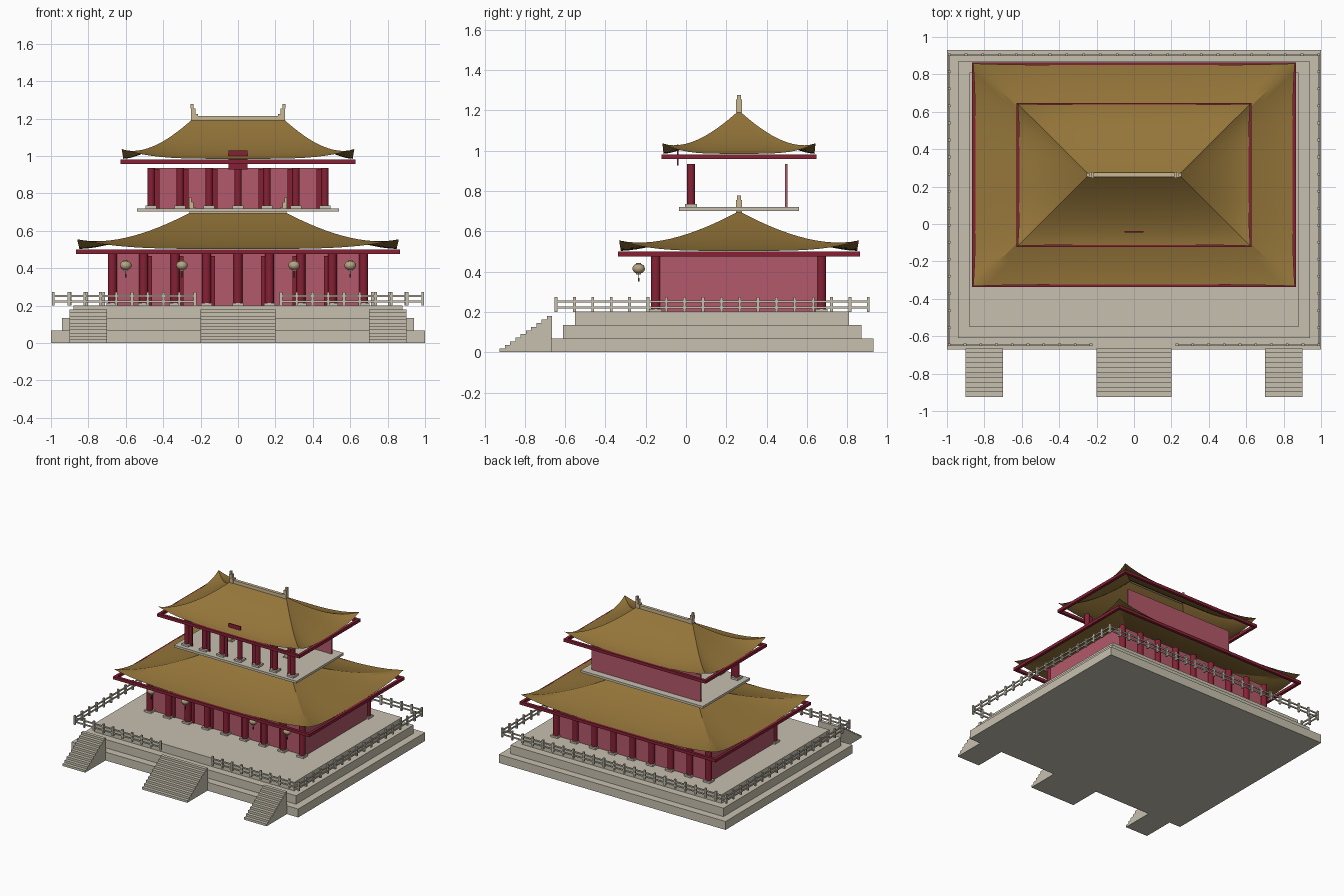
import bpy, bmesh, math
from mathutils import Matrix

cube = bpy.data.objects.get("Cube")
if cube:
    bpy.data.objects.remove(cube, do_unlink=True)


def material(name, r, g, b):
    m = bpy.data.materials.new(name)
    m.use_nodes = True
    m.diffuse_color = (r, g, b, 1)
    m.node_tree.nodes["Principled BSDF"].inputs["Base Color"].default_value = (r, g, b, 1)
    return m


STONE = material("pale stone", .57, .53, .43)
RED = material("dark red", .24, .015, .035)
PINK = material("faded red wall", .45, .10, .145)
ROOF = material("ochre tile", .30, .18, .042)
TAN = material("ridge tan", .60, .48, .29)
LANTERN = material("lantern gold", .47, .37, .23)
CORD = material("dark cord", .05, .04, .03)

MID = .263  # depth of the hall centre line


def finish(name, bm, mat, smooth=False):
    me = bpy.data.meshes.new(name)
    bm.to_mesh(me)
    bm.free()
    me.materials.append(mat)
    if smooth:
        me.shade_smooth()
        me.set_sharp_from_angle(angle=math.radians(32))
    ob = bpy.data.objects.new(name, me)
    bpy.context.collection.objects.link(ob)
    return ob


def boxes(name, mat, items):
    """Each item is (x0, x1, y0, y1, z0, z1)."""
    bm = bmesh.new()
    for x0, x1, y0, y1, z0, z1 in items:
        move = Matrix.Translation(((x0 + x1) / 2, (y0 + y1) / 2, (z0 + z1) / 2))
        bmesh.ops.create_cube(bm, size=1, matrix=move @ Matrix.Diagonal((x1 - x0, y1 - y0, z1 - z0, 1)))
    return finish(name, bm, mat)


def spread(a, b, n):
    return [a + (b - a) * i / (n - 1) for i in range(n)]


def extrude_x(name, mat, profile, x0, x1):
    """Prism along x from a (y, z) outline."""
    bm = bmesh.new()
    face = bm.faces.new([bm.verts.new((x0, y, z)) for y, z in profile])
    out = bmesh.ops.extrude_face_region(bm, geom=[face])
    verts = [v for v in out["geom"] if isinstance(v, bmesh.types.BMVert)]
    bmesh.ops.translate(bm, verts=verts, vec=(x1 - x0, 0, 0))
    bmesh.ops.recalc_face_normals(bm, faces=bm.faces)
    return finish(name, bm, mat)


def columns(name, spots, z0, z1, r):
    bm = bmesh.new()
    for x, y in spots:
        bmesh.ops.create_cone(bm, cap_ends=True, segments=16, radius1=r, radius2=r, depth=z1 - z0,
                              matrix=Matrix.Translation((x, y, (z0 + z1) / 2)))
    finish(name, bm, RED, True)
    boxes(name + "_bases", STONE, [(x - .03, x + .03, y - .03, y + .03, z0, z0 + .015) for x, y in spots])


# Terraced platform
for i in range(3):
    s = .06 * i
    boxes(f"platform_tier_{i + 1}", STONE,
          [(-1 + s, 1 - s, -.67 + s, .93 - s, .067 * i, .067 * (i + 1))])

# Staircases
STEPS, RUN, RISE = 10, .026, .018
steps = [(-.665, 0), (-.665, STEPS * RISE)]
for i in range(STEPS):
    y = -.665 - RUN * (i + 1)
    steps += [(y, RISE * (STEPS - i)), (y, RISE * (STEPS - i - 1))]
for name, x0, x1 in (("centre_stairs", -.2, .2), ("left_stairs", .7, .9), ("right_stairs", -.9, -.7)):
    extrude_x(name, STONE, steps, x0, x1)

# Railings around the terrace, open at the central stairs
FRONT, BACK, SIDE = -.645, .905, .988
posts, rails = [], []
for s in (-1, 1):
    posts += [(s * SIDE, y) for y in spread(FRONT, BACK, 18)]
    posts += [(s * x, FRONT) for x in spread(.23, SIDE, 10)[:-1]]
posts += [(x, BACK) for x in spread(-SIDE, SIDE, 23)[1:-1]]
for z in (.217, .247):
    h = z + .01
    rails += [(-SIDE, SIDE, BACK - .004, BACK + .004, z, h)]
    for s in (-1, 1):
        rails += [(s * SIDE - .004, s * SIDE + .004, FRONT, BACK, z, h)]
        a, b = sorted((s * .23, s * SIDE))
        rails += [(a, b, FRONT - .004, FRONT + .004, z, h)]
boxes("railing_posts", STONE, [(x - .007, x + .007, y - .007, y + .007, .2, .273) for x, y in posts])
boxes("railing_rails", STONE, rails)

# Lower hall
boxes("lower_walls", PINK, [(-.68, .68, -.13, -.12, .2, .475), (-.68, .68, .655, .665, .2, .475),
                            (-.685, -.675, -.13, .665, .2, .475), (.675, .685, -.13, .665, .2, .475)])
xs = spread(-.672, .672, 9)
columns("lower_columns", [(x, y) for x in xs for y in (-.15, .672)], .2, .475, .024)
boxes("lower_door_panels", RED, [(x - .02, x + .02, -.14, -.13, .2, .465)
                                 for c in xs[1:-1] if abs(c) > .01
                                 for x in [c - math.copysign(.025, c)]])

# Upper gallery, open at the sides
boxes("upper_floor", STONE, [(-.54, .54, -.035, .56, .702, .72)])
boxes("upper_back_wall", PINK, [(-.48, .48, .492, .505, .72, .935)])
xs = spread(-.465, .465, 7)
columns("upper_columns", [(x, .025) for x in xs], .72, .935, .02)
boxes("upper_door_panels", RED, [(x - .02, x + .02, .022, .03, .72, .93)
                                 for c in xs if abs(c) > .01
                                 for x in [c - math.copysign(.025, c)]])


def hip_roof(name, hw, hd, ridge, eave, top):
    """Swept hip roof with raised corners, an eave frame and a ridge with finials."""
    bm = bmesh.new()
    nu, nt = 24, 14
    for turn in range(4):
        s = 1 if turn < 2 else -1
        grid = []
        for i in range(nt + 1):
            t = i / nt
            row = []
            for j in range(nu + 1):
                u = -1 + 2 * j / nu
                inset = 1 - .014 * (1 - u ** 4)
                if turn % 2:
                    x = s * (ridge + (hw * inset - ridge) * t)
                    y = hd * u * t
                else:
                    x = u * (ridge + (hw - ridge) * t)
                    y = s * hd * inset * t
                z = eave + (top - eave) * (1 - t) ** 1.6 + .052 * t ** 3 * u ** 4
                row.append(bm.verts.new((x, y + MID, z)))
            grid.append(row)
        for i in range(nt):
            for j in range(nu):
                bm.faces.new((grid[i][j], grid[i][j + 1], grid[i + 1][j + 1], grid[i + 1][j]))
    bmesh.ops.remove_doubles(bm, verts=bm.verts, dist=.0001)
    bm.normal_update()
    bmesh.ops.reverse_faces(bm, faces=[f for f in bm.faces if f.normal.z < 0])
    finish(name, bm, ROOF, True)

    w, d, k, z0, z1 = hw + .005, hd + .005, .022, eave - .027, eave - .004
    boxes(name + "_eave_frame", RED, [(-w, w, MID - d, MID - d + k, z0, z1), (-w, w, MID + d - k, MID + d, z0, z1),
                                      (-w, -w + k, MID - d, MID + d, z0, z1), (w - k, w, MID - d, MID + d, z0, z1)])
    boxes(name + "_ridge_beam", TAN, [(-ridge, ridge, MID - .012, MID + .012, top - .012, top + .015)])
    finials = []
    for s in (-1, 1):
        for a, b, t, z, h in ((-.025, .01, .016, -.01, .025), (-.012, .012, .014, .025, .055),
                              (-.002, .013, .009, .055, .077)):
            x0, x1 = sorted((s * (ridge + a), s * (ridge + b)))
            finials.append((x0, x1, MID - t, MID + t, top + z, top + h))
    boxes(name + "_finials", TAN, finials)


hip_roof("lower_roof", .86, .595, .25, .503, .70)
hip_roof("upper_roof", .622, .38, .24, .985, 1.20)

# Blank name board under the upper eave
boxes("name_board", RED, [(-.052, .052, -.045, -.038, .927, 1.03)])

# Hanging lanterns
for i, x in enumerate((-.6, -.3, .3, .6)):
    bm = bmesh.new()
    bmesh.ops.create_uvsphere(bm, u_segments=16, v_segments=10, radius=.031,
                              matrix=Matrix.Translation((x, -.235, .415)) @ Matrix.Diagonal((1, 1, .82, 1)))
    finish(f"lantern_{i + 1}", bm, LANTERN, True)
    boxes(f"lantern_caps_{i + 1}", LANTERN, [(x - .012, x + .012, -.247, -.223, .386, .444)])
    boxes(f"lantern_tassel_{i + 1}", CORD, [(x - .002, x + .002, -.237, -.233, .35, .386),
                                            (x - .004, x + .004, -.239, -.231, .35, .368)])
